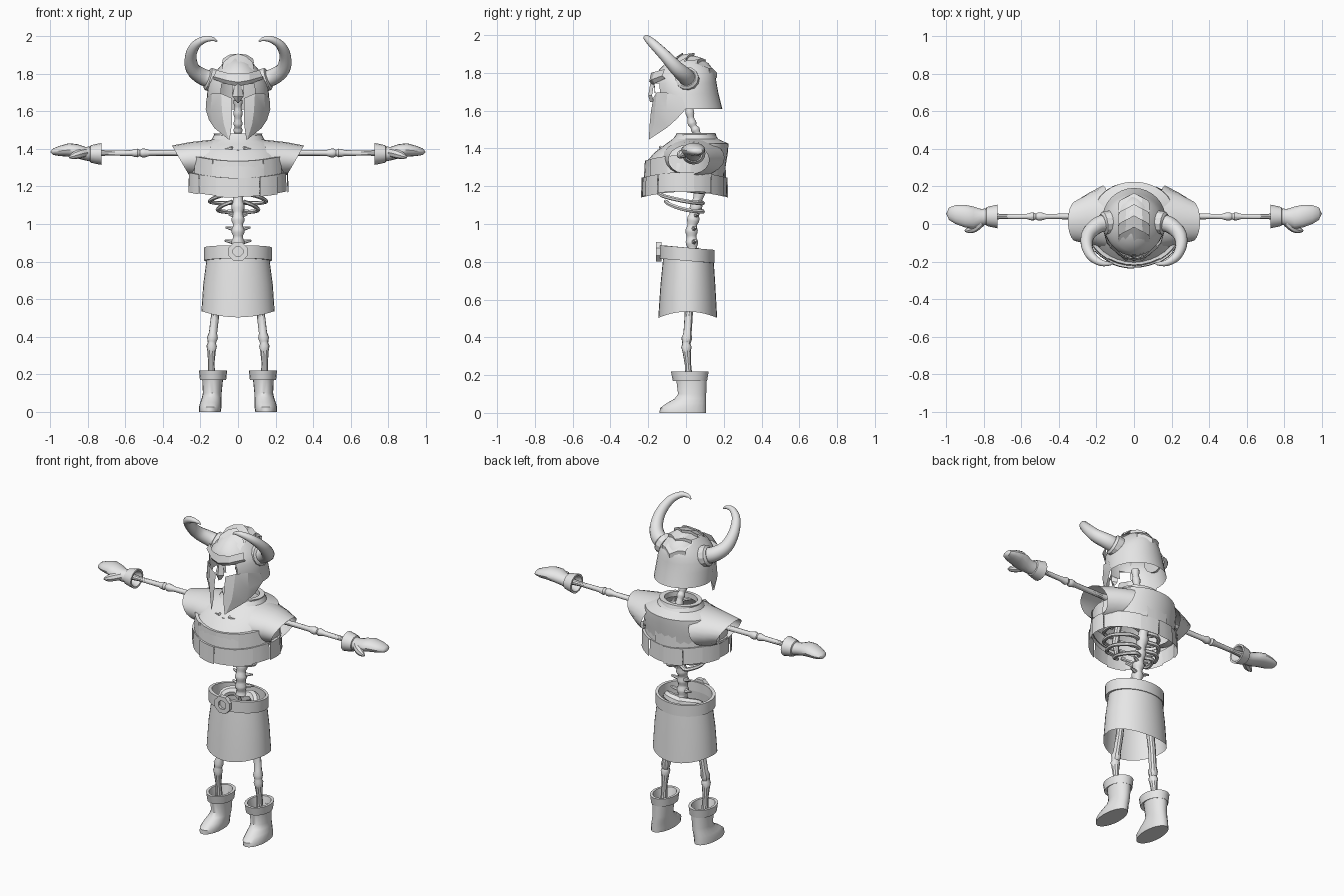
import bpy, bmesh, math
from mathutils import Vector, Quaternion

GREY = bpy.data.materials.new("plain_grey")
GREY.diffuse_color = (0.8, 0.8, 0.8, 1)


def grid(name, rows, wrap=False, caps=False, mirror=False, angle=35, skip=None):
    """Skin rows of points into a surface."""
    bm = bmesh.new()
    vs = [[bm.verts.new(p) for p in r] for r in rows]
    n = len(rows[0])
    for a, b in zip(vs, vs[1:]):
        for i in range(n if wrap else n - 1):
            q = (a[i], a[(i + 1) % n], b[(i + 1) % n], b[i])
            mid = sum((v.co for v in q), Vector()) / 4
            if not (skip and skip(mid)):
                bm.faces.new(q)
    if caps:
        bm.faces.new(vs[0])
        bm.faces.new(vs[-1])
    bmesh.ops.remove_doubles(bm, verts=bm.verts, dist=1e-5)
    bmesh.ops.delete(bm, geom=[v for v in bm.verts if not v.link_faces], context='VERTS')
    bmesh.ops.recalc_face_normals(bm, faces=bm.faces)
    me = bpy.data.meshes.new(name)
    bm.to_mesh(me)
    bm.free()
    me.materials.append(GREY)
    me.shade_smooth()
    me.set_sharp_from_angle(angle=math.radians(angle))
    ob = bpy.data.objects.new(name, me)
    bpy.context.collection.objects.link(ob)
    if mirror:
        ob.modifiers.new("mirror", 'MIRROR')
    return ob


def ring(z, rx, yf, yb, n=32, cx=0, lift=0, tilt=0):
    """Horizontal oval from front yf to back yb; lift raises its sides, tilt its front."""
    out = []
    for i in range(n):
        a = math.tau * i / n
        s, c = math.sin(a), math.cos(a)
        out.append((cx + rx * s, (yf + yb) / 2 - (yb - yf) / 2 * c, z + lift * s * s + tilt * c))
    return out


def spline(pts, k=5):
    """Smooth curve through points (x, y, z, radius)."""
    p = [Vector(q) for q in pts]
    p = [2 * p[0] - p[1]] + p + [2 * p[-1] - p[-2]]
    out = []
    for a, b, c, d in zip(p, p[1:], p[2:], p[3:]):
        for j in range(k):
            t = j / k
            out.append(0.5 * (2 * b + (c - a) * t + (2 * a - 5 * b + 4 * c - d) * t * t
                              + (3 * b - a - 3 * c + d) * t ** 3))
    return out + [p[-2]]


def tube(name, pts, n=10, **kw):
    """Round sweep along points (x, y, z, radius)."""
    p = [Vector(q[:3]) for q in pts]
    rows, prev, q = [], Vector((0, 0, 1)), Quaternion()
    for i, c in enumerate(p):
        t = (p[min(i + 1, len(p) - 1)] - p[max(i - 1, 0)]).normalized()
        q = prev.rotation_difference(t) @ q
        prev = t
        rows.append([c + q @ Vector((math.cos(math.tau * j / n), math.sin(math.tau * j / n), 0)) * pts[i][3]
                     for j in range(n)])
    return grid(name, rows, wrap=True, caps=True, **kw)


# Helmet dome with eye holes and open lower face
dome = [(1.61, .17, -.15, .192), (1.69, .165, -.165, .172), (1.745, .158, -.17, .162),
        (1.78, .142, -.165, .157), (1.81, .12, -.148, .148), (1.85, .085, -.11, .12),
        (1.88, .045, -.055, .07), (1.895, 0, .01, .01)]


def face_opening(m):
    if m.y > -.03:
        return False
    return m.z < 1.69 and abs(m.x) < .125 or m.z < 1.74 and .03 < abs(m.x) < .09


grid("helmet_dome", [ring(*r) for r in dome], wrap=True, skip=face_opening)

# Cheek guards with long front points
grid("cheek_guard", [
    [(.033, -.172, 1.67), (.09, -.155, 1.695), (.14, -.10, 1.695), (.168, -.02, 1.67)],
    [(.033, -.185, 1.60), (.085, -.165, 1.60), (.145, -.105, 1.60), (.172, -.0, 1.61)],
    [(.033, -.192, 1.53), (.075, -.17, 1.53), (.125, -.10, 1.51), (.155, -.05, 1.555)],
    [(.045, -.197, 1.445), (.05, -.192, 1.45), (.125, -.10, 1.51), (.155, -.05, 1.555)]],
    mirror=True, angle=25)

# Nose guard and brow plates
grid("nose_guard", [[(-w, y + .02, z), (0, y, z), (w, y + .02, z)] for w, y, z in
                    [(.03, -.178, 1.79), (.018, -.19, 1.74), (.03, -.2, 1.68), (.004, -.19, 1.645)]], angle=20)
grid("brow_plate", [[(0, -.185, 1.80), (.06, -.168, 1.805), (.115, -.112, 1.82)],
                    [(0, -.195, 1.755), (.06, -.18, 1.765), (.13, -.125, 1.785)],
                    [(0, -.178, 1.735), (.06, -.165, 1.745), (.13, -.11, 1.77)]], mirror=True, angle=20)


# Overlapping chevron plates over the crown
def crown(x, y, up):
    return (x, y, 1.76 + .135 * (1 - (x / .16) ** 2 - (y / .17) ** 2) + up)


for k in range(4):
    y0 = -.09 + .06 * k
    front = [(x, y0 - .5 * abs(x)) for x in (-.085, -.045, 0, .045, .085)]
    grid("crown_plate", [[crown(x, y, .004) for x, y in front],
                         [crown(x * .95, y + .075, .014 + .006 * k) for x, y in front],
                         [crown(x * .95, y + .073, .002) for x, y in front]], angle=20)

# Horns and their collars
tube("horn", spline([(.13, .01, 1.765, .046), (.19, -.005, 1.785, .044), (.24, -.05, 1.825, .038),
                     (.252, -.11, 1.89, .031), (.228, -.17, 1.95, .025), (.18, -.205, 1.982, .018),
                     (.135, -.212, 1.985, .011), (.112, -.208, 1.972, .004)]), n=14, mirror=True)
tube("horn_collar", [(.125, .01, 1.762, .062), (.158, .005, 1.772, .062), (.166, .003, 1.775, .05)],
     n=12, mirror=True, angle=25)

# Spine with stacked vertebrae, running up into the helmet
spine = []
for i, p in enumerate(spline([(0, .035, .85, 0), (0, .03, .97, 0), (0, .055, 1.1, 0), (0, .09, 1.28, 0),
                              (0, .065, 1.46, 0), (0, .03, 1.54, 0), (0, .01, 1.66, 0)], 8)):
    base = .034 if p.z < 1.4 else .024
    spine.append((p.x, p.y, p.z, base * (1, .8, .8, 1)[i % 4]))
tube("spine", spine, n=10)
for z, y, w in [(.90, .035, .07), (.97, .035, .065), (1.04, .045, .05)]:
    tube("vertebra_wing", [(-w, y + .015, z + .012, .006), (0, y, z, .018), (w, y + .015, z + .012, .006)], n=6)

# Ribs and breastbone
for z, s in [(1.07, .72), (1.115, 1), (1.175, 1.1), (1.235, 1.1), (1.295, 1.05), (1.355, .9)]:
    tube("rib", spline([(.02, .07, z, .013), (.09 * s, .085, z - .005, .012), (.15 * s, .0, z + .005, .011),
                        (.11 * s, -.11 * s, z + .03, .011), (.03, -.15 * s, z + .05, .01)], 4),
         n=6, mirror=True)
tube("breastbone", [(0, -.15, 1.17, .012), (0, -.165, 1.26, .02), (0, -.13, 1.39, .02)], n=8)

# Pelvis inside the kilt
tube("pelvis", spline([(.0, .05, .83, .035), (.06, .06, .845, .03), (.11, .02, .83, .028), (.10, .0, .76, .03),
                       (.04, -.04, .73, .02), (0, -.05, .73, .02)], 4), n=8, mirror=True)

# Breastplate shell and neck collar
grid("breastplate", [ring(*r, lift=l) for r, l in [
    ((1.48, .125, -.045, .15), 0), ((1.45, .14, -.07, .17), 0), ((1.425, .21, -.105, .225), 0),
    ((1.38, .24, -.165, .222), 0), ((1.32, .25, -.218, .212), 0), ((1.22, .25, -.225, .2), .03)]],
    wrap=True, angle=25)
grid("neck_collar", [ring(*r) for r in [(1.455, .12, -.06, .165), (1.482, .13, -.05, .155),
                                        (1.482, .10, -.03, .13), (1.45, .10, -.03, .13)]], wrap=True)


# Two rows of overlapping armour plates
def plate_row(name, z0, z1, rx, yf, yb, count, flare):
    for k in range(count):
        off = .005 * (k % 2)
        lo = ring(z0 - off, rx + flare + off, yf - flare - off, yb + flare + off, count * 3, lift=.03)
        hi = ring(z1, rx + off, yf - off, yb + off, count * 3, lift=.03)
        ins = ring(z1, rx - .015, yf + .015, yb - .015, count * 3, lift=.03)
        pick = [(3 * k + j) % (count * 3) for j in range(4)]
        grid(name, [[r[i] for i in pick] for r in (lo, hi, ins)], angle=30)


plate_row("upper_armour_plate", 1.235, 1.335, .248, -.218, .205, 11, .003)
plate_row("lower_armour_plate", 1.145, 1.245, .262, -.23, .215, 14, .003)


# Slanted shoulder sleeves
def sleeve_ring(xt, xb, zt, zb, yc, ry, n=20):
    out = []
    for i in range(n):
        c, s = math.cos(math.tau * i / n), math.sin(math.tau * i / n)
        out.append(((xt + xb) / 2 + (xt - xb) / 2 * c, yc + ry * s, (zt + zb) / 2 + (zt - zb) / 2 * c))
    return out


grid("shoulder_sleeve", [sleeve_ring(*r) for r in [
    (.13, .2, 1.45, 1.25, .04, .165), (.25, .235, 1.437, 1.25, .03, .135), (.352, .262, 1.418, 1.262, .015, .108)]],
    wrap=True, mirror=True)

# Arm bones with elbow knuckles
tube("arm_bone", [(x, .04, 1.378, r) for x, r in [
    (.16, .02), (.19, .034), (.23, .02), (.28, .016), (.47, .015), (.495, .023), (.51, .023), (.523, .016),
    (.535, .023), (.55, .021), (.57, .015), (.70, .014), (.78, .02)]], mirror=True)


# Gloves: flared cuff, mitten hand and thumb
def hand_ring(x, yc, zc, ry, rz, n=16):
    return [(x, yc + ry * math.cos(math.tau * i / n), zc + rz * math.sin(math.tau * i / n)) for i in range(n)]


grid("glove_cuff", [hand_ring(*r) for r in [
    (.77, .04, 1.375, .03, .03), (.727, .04, 1.373, .05, .047), (.727, .04, 1.373, .063, .058),
    (.76, .04, 1.373, .056, .052), (.785, .04, 1.373, .05, .046), (.79, .04, 1.373, .035, .035)]],
    wrap=True, mirror=True)
grid("glove_hand", [hand_ring(*r) for r in [
    (.78, .04, 1.372, .043, .04), (.815, .035, 1.375, .045, .036), (.855, .033, 1.387, .06, .038),
    (.90, .042, 1.394, .06, .036), (.95, .05, 1.389, .05, .027), (.985, .055, 1.385, .033, .017),
    (1.0, .055, 1.383, 0, 0)]], wrap=True, mirror=True)
tube("glove_thumb", spline([(.815, .01, 1.38, .025), (.85, -.02, 1.372, .024), (.88, -.033, 1.362, .017),
                            (.90, -.037, 1.355, .005)], 3), n=8, mirror=True)

# Kilt, belt and eight-sided buckle
grid("kilt", [ring(.83, .165, -.12, .145), ring(.68, .185, -.135, .155),
              ring(.503, .195, -.147, .165, lift=.033)], wrap=True)
belt = [(.805, .18, -.142, .152), (.875, .18, -.142, .152), (.875, .162, -.122, .136), (.805, .162, -.122, .136)]
grid("belt", [ring(*r, tilt=.012) for r in belt + belt[:1]], wrap=True)
prof = [(.028, -.13), (.028, -.158), (.055, -.158), (.055, -.13), (.028, -.13)]
grid("belt_buckle", [[(r * math.cos(math.tau * (i + .5) / 8), y, .853 + r * math.sin(math.tau * (i + .5) / 8))
                      for i in range(8)] for r, y in prof], wrap=True, angle=20)

# Leg bones with knee knuckles
tube("leg_bone", [(.095, .01, .75, .034), (.10, .012, .71, .024), (.12, .015, .53, .022), (.133, .008, .42, .022),
                  (.136, .004, .395, .029), (.138, .003, .375, .024), (.139, .002, .365, .022),
                  (.14, .002, .35, .028), (.141, .004, .325, .023), (.142, .01, .26, .017), (.14, .02, .12, .022)],
     mirror=True)

# Boots with turned cuffs
boot = [(.0, .058, -.14, .107, .15), (.025, .06, -.138, .107, .148), (.05, .056, -.105, .107, .145),
        (.075, .052, -.06, .107, .14), (.10, .05, -.042, .107, .137), (.18, .056, -.052, .11, .135)]
grid("boot", [ring(z, rx, yf, yb, 20, cx) for z, rx, yf, yb, cx in boot], wrap=True, mirror=True, angle=40).data
sole = [p for p in ring(.0, .058, -.14, .107, 20, .15)]
grid("boot_sole", [sole, [(.15, -.015, 0)] * 20], wrap=True, mirror=True)
cuff = [(.18, .055, -.05, .09), (.17, .07, -.07, .112), (.22, .075, -.08, .12),
        (.22, .06, -.062, .102), (.15, .045, -.04, .09)]
grid("boot_cuff", [ring(*r, 20, .133) for r in cuff], wrap=True, mirror=True)
